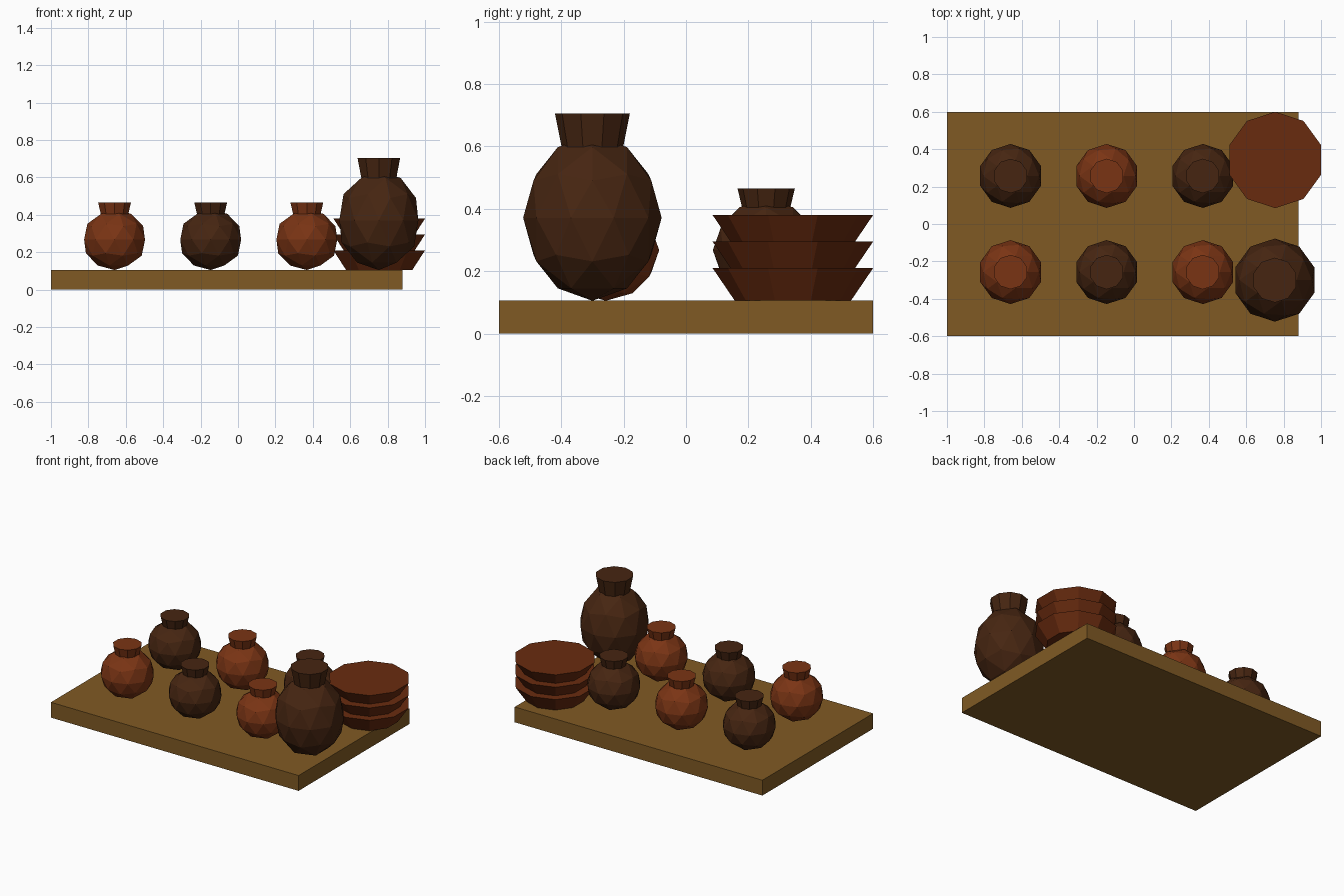
import bpy, bmesh
from mathutils import Matrix

if "Cube" in bpy.data.objects:
    bpy.data.objects.remove(bpy.data.objects["Cube"])


def material(name, rgb):
    """Flat material from 0-255 display values converted to linear."""
    m = bpy.data.materials.new(name)
    m.diffuse_color = [((c / 255 + 0.055) / 1.055) ** 2.4 for c in rgb] + [1]
    m.use_nodes = True
    m.node_tree.nodes["Principled BSDF"].inputs["Base Color"].default_value = m.diffuse_color
    return m


WOOD = material("wood", (128, 90, 36))
TERRACOTTA = material("terracotta", (122, 52, 20))
BOWL_CLAY = material("bowl_clay", (105, 43, 15))
DARK_CLAY = material("dark_clay", (70, 37, 17))

BOARD_TOP = 0.105
SIDES = 10


def make_object(name, bm, mat, location=(0, 0, 0)):
    mesh = bpy.data.meshes.new(name)
    bm.to_mesh(mesh)
    bm.free()
    mesh.materials.append(mat)
    obj = bpy.data.objects.new(name, mesh)
    obj.location = location
    bpy.context.collection.objects.link(obj)
    return obj


def add_cone(bm, r_low, r_high, z_low, z_high):
    """Closed, flat-sided tapered drum."""
    bmesh.ops.create_cone(bm, cap_ends=True, segments=SIDES,
                          radius1=r_low, radius2=r_high, depth=z_high - z_low,
                          matrix=Matrix.Translation((0, 0, (z_low + z_high) / 2)))


def pot(name, x, y, mat, radius, half_height, neck):
    """Faceted round body standing on the board, with a flared neck."""
    bm = bmesh.new()
    bmesh.ops.create_icosphere(
        bm, subdivisions=2, radius=1,
        matrix=Matrix.Translation((0, 0, half_height))
        @ Matrix.Diagonal((radius, radius, half_height, 1)))
    add_cone(bm, *neck)
    return make_object(name, bm, mat, (x, y, BOARD_TOP))


# Display board
bm = bmesh.new()
bmesh.ops.create_cube(bm, size=1, matrix=Matrix.Diagonal((1.88, 1.2, BOARD_TOP, 1)))
make_object("board", bm, WOOD, (-0.06, 0, BOARD_TOP / 2))

# Two rows of small pots in alternating clays
for row, y in enumerate((-0.257, 0.257)):
    for col in range(3):
        mat = DARK_CLAY if (row + col) % 2 else TERRACOTTA
        pot(f"small_pot_{row}_{col}", -0.66 + 0.514 * col, y, mat,
            0.171, 0.162, (0.075, 0.092, 0.29, 0.36))

# Tall jar
pot("tall_jar", 0.753, -0.3, DARK_CLAY, 0.222, 0.266, (0.097, 0.12, 0.485, 0.6))

# Stack of bowls
for i in range(3):
    bm = bmesh.new()
    add_cone(bm, 0.186, 0.2575, 0, 0.105)
    make_object(f"bowl_{i}", bm, BOWL_CLAY, (0.755, 0.3425, BOARD_TOP + 0.085 * i))
